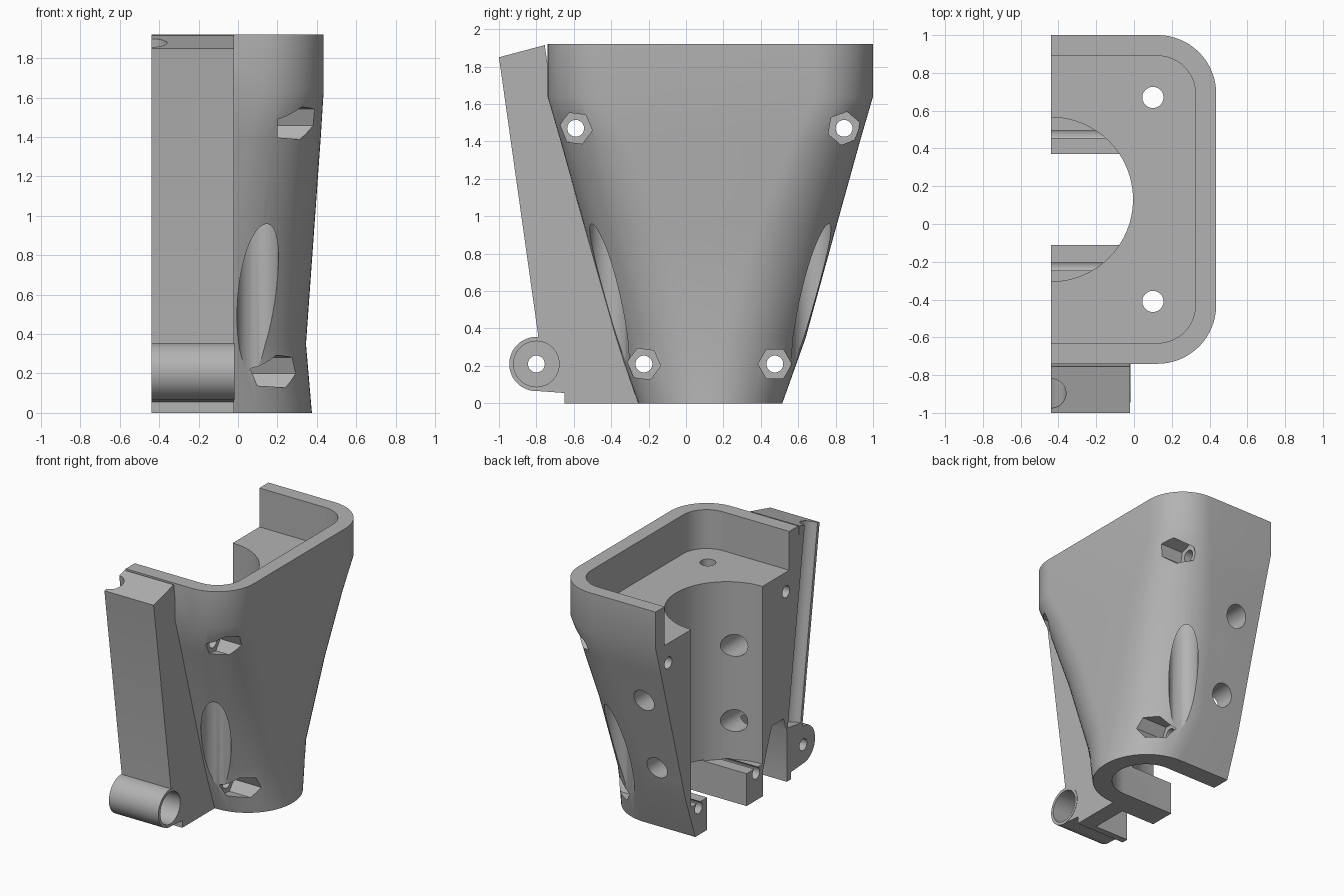
import bpy, bmesh, math
from mathutils import Vector

cube = bpy.data.objects.get("Cube")
if cube:
    bpy.data.objects.remove(cube, do_unlink=True)

MID = 0.13      # y of the symmetry plane of the shell
CUT = -0.44     # x of the flat split face
OVER = -0.6     # parts run past the split face, then get trimmed


def make(name, bm):
    bmesh.ops.recalc_face_normals(bm, faces=bm.faces)
    mesh = bpy.data.meshes.new(name)
    bm.to_mesh(mesh)
    bm.free()
    ob = bpy.data.objects.new(name, mesh)
    bpy.context.scene.collection.objects.link(ob)
    return ob


def loft(name, rings):
    """Skin a stack of equal-length point rings and cap both ends."""
    bm = bmesh.new()
    loops = [[bm.verts.new(p) for p in ring] for ring in rings]
    n = len(loops[0])
    for a, b in zip(loops, loops[1:]):
        for i in range(n):
            j = (i + 1) % n
            bm.faces.new((a[i], a[j], b[j], b[i]))
    bm.faces.new(loops[0])
    bm.faces.new(loops[-1])
    return make(name, bm)


def d_ring(half, reach, radius, z, steps=16):
    """Rectangle open toward the split face, with two rounded corners."""
    pts = [(OVER, MID - half, z)]
    for side in (-1, 1):
        for i in range(steps + 1):
            a = math.pi / 2 * i / steps
            if side == 1:
                a = math.pi / 2 - a
            pts.append((reach - radius + radius * math.sin(a),
                        MID + side * (half - radius + radius * math.cos(a)), z))
    pts.append((OVER, MID + half, z))
    return pts


def prism(name, profile, x0, x1):
    return loft(name, [[(x, y, z) for y, z in profile] for x in (x0, x1)])


def rod(name, start, end, radius, sides=48, turn=0.0):
    """Cylinder or hexagonal bar between two points."""
    start, end = Vector(start), Vector(end)
    axis = (end - start).normalized()
    u = Vector((0, 1, 0)) if abs(axis.y) < 0.9 else Vector((1, 0, 0))
    u = (u - axis * u.dot(axis)).normalized()
    v = axis.cross(u)
    rings = []
    for c in (start, end):
        rings.append([c + radius * (u * math.cos(a) + v * math.sin(a))
                      for a in (turn + math.tau * i / sides for i in range(sides))])
    return loft(name, rings)


def combine(target, other, operation):
    other.hide_render = True
    mod = target.modifiers.new(operation.title(), 'BOOLEAN')
    mod.operation = operation
    mod.solver = 'EXACT'
    mod.object = other
    bpy.context.view_layer.objects.active = target
    bpy.ops.object.modifier_apply(modifier=mod.name)
    bpy.data.objects.remove(other, do_unlink=True)


# Tapered outer shell: half width, reach, corner radius, height
sections = [(0.385, 0.375, 0.38, 0), (0.51, 0.345, 0.44, 0.35),
            (0.675, 0.388, 0.43, 0.95), (0.80, 0.42, 0.37, 1.4),
            (0.87, 0.435, 0.31, 1.64), (0.87, 0.435, 0.31, 1.92)]
housing = loft("housing_half", [d_ring(*s) for s in sections])

# Slanted front rib and the hinge barrel at its foot
rib = prism("front_rib", [(-1, 1.85), (-0.755, 1.915), (-0.71, 1.6), (-0.62, 1.4),
                          (-0.3, 0.3), (-0.22, 0), (-0.65, 0), (-0.65, 0.055),
                          (-0.8, 0.066), (-0.79, 0.36)], OVER, -0.02)
barrel = rod("hinge_barrel", (OVER, -0.8, 0.21), (-0.018, -0.8, 0.21), 0.145)
for part in (rib, barrel):
    combine(housing, part, 'UNION')

# Top recess, round bore and the U-shaped bottom opening
cutters = [
    loft("recess", [d_ring(0.76, 0.325, 0.2, z) for z in (1.62, 2.1)]),
    rod("bore", (CUT, MID, 0.25), (CUT, MID, 1.75), 0.435, 64),
    loft("bottom_slot", [d_ring(0.24, 0.24, 0.239, z) for z in (-0.1, 0.26)]),
]

# Bolt holes with hexagonal nut pockets
for y, z, floor, turn in ((-0.59, 1.47, 0.2, -7), (0.845, 1.47, 0.2, 20),
                          (-0.225, 0.21, 0.06, -7), (0.475, 0.21, 0.06, 0)):
    cutters.append(rod("bolt_hole", (-0.7, y, z), (0.7, y, z), 0.045, 32))
    cutters.append(rod("nut_pocket", (floor, y, z), (0.7, y, z), 0.09, 6,
                       math.radians(turn)))

# Upright screw holes with wide access channels below
for side in (-1, 1):
    y = MID + side * 0.54
    cutters.append(rod("screw_hole", (0.1, y, 0.5), (0.1, y, 1.8), 0.056, 32))
    cutters.append(rod("screw_access", (0.1, y, 0.2), (0.1, y, 1.3), 0.105))

# Cross holes through the side walls
for z in (0.55, 1.13):
    cutters.append(rod("cross_hole", (-0.24, -0.61, z), (-0.24, 1.2, z), 0.085, 40))

# Rib channel, hollow behind the rib foot, hinge bores
cutters += [
    rod("rib_channel", (CUT, -0.914, 2.0), (CUT, -0.69, 0.4), 0.08),
    prism("foot_hollow", [(-0.31, -0.1), (-0.31, 0.2), (-0.38, 0.4), (-0.42, 0.5),
                          (-0.56, 0.5), (-0.6, 0.4), (-0.6, -0.1)], -0.7, -0.15),
    rod("hinge_pin_hole", (-0.7, -0.8, 0.21), (0.1, -0.8, 0.21), 0.045, 32),
    rod("hinge_counterbore", (-0.32, -0.8, 0.21), (0.1, -0.8, 0.21), 0.122),
    prism("split_trim", [(-2, -1), (2, -1), (2, 3), (-2, 3)], -1, CUT),
]
for cutter in cutters:
    combine(housing, cutter, 'DIFFERENCE')

# Single grey material
grey = bpy.data.materials.new("plain_grey")
grey.use_nodes = True
colour = (0.45, 0.45, 0.45, 1)
grey.diffuse_color = colour
bsdf = next(n for n in grey.node_tree.nodes if n.type == 'BSDF_PRINCIPLED')
bsdf.inputs["Base Color"].default_value = colour
housing.data.materials.clear()
housing.data.materials.append(grey)
for face in housing.data.polygons:
    face.material_index = 0

# Smooth curves, crisp edges
bpy.ops.object.select_all(action='DESELECT')
housing.select_set(True)
bpy.context.view_layer.objects.active = housing
bpy.ops.object.shade_smooth_by_angle(angle=math.radians(25))
